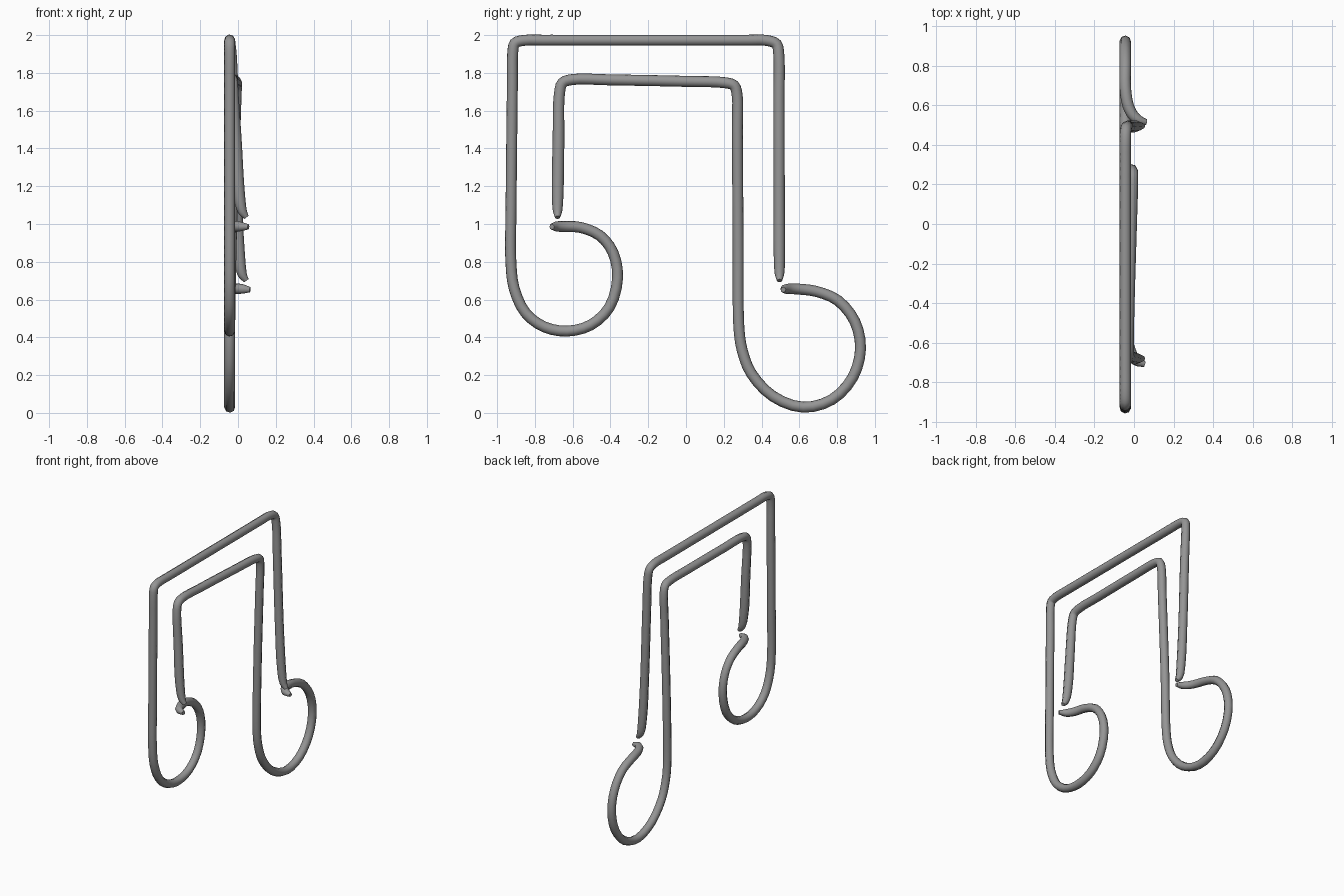
import bpy
import math
from mathutils import Vector

R = 0.029  # wire radius

# dark grey wire
steel = bpy.data.materials.new("dark_grey")
steel.diffuse_color = (0.3, 0.3, 0.3, 1)


def smooth_path(pts, step=0.05):
    """Centripetal Catmull-Rom through (x, y, z, radius) points."""
    p = [Vector(q) for q in pts]
    p = [2 * p[0] - p[1]] + p + [2 * p[-1] - p[-2]]
    out = []
    for i in range(1, len(p) - 2):
        a, b, c, d = p[i - 1:i + 3]
        t0 = 0.0
        t1 = t0 + (b - a).length ** 0.5
        t2 = t1 + (c - b).length ** 0.5
        t3 = t2 + (d - c).length ** 0.5
        n = max(3, min(8, round((c - b).length / step)))
        for k in range(n):
            t = t1 + (t2 - t1) * k / n
            ab = a.lerp(b, (t - t0) / (t1 - t0))
            bc = b.lerp(c, (t - t1) / (t2 - t1))
            cd = c.lerp(d, (t - t2) / (t3 - t2))
            abc = ab.lerp(bc, (t - t0) / (t2 - t0))
            bcd = bc.lerp(cd, (t - t1) / (t3 - t1))
            out.append(abc.lerp(bcd, (t - t1) / (t2 - t1)))
    out.append(p[-2])
    return out


def wire(name, pts):
    path = smooth_path(pts)
    cu = bpy.data.curves.new(name, 'CURVE')
    cu.dimensions = '3D'
    cu.bevel_depth = 1.0
    cu.bevel_resolution = 2
    cu.use_fill_caps = True
    cu.materials.append(steel)
    sp = cu.splines.new('POLY')
    sp.points.add(len(path) - 1)
    for q, v in zip(sp.points, path):
        q.co = (v[0], v[1], v[2], 1)
        q.radius = v[3]
    ob = bpy.data.objects.new(name, cu)
    bpy.context.collection.objects.link(ob)
    bpy.ops.object.select_all(action='DESELECT')
    ob.select_set(True)
    bpy.context.view_layer.objects.active = ob
    bpy.ops.object.convert(target='MESH')
    bpy.ops.object.shade_smooth_by_angle(angle=math.radians(65))


def flat(pairs, x=-0.044, r=R):
    """Planar stretch of wire given as (y, z) pairs."""
    return [(x, y, z, r) for y, z in pairs]


# outer wire: right stem tip, beam, left stem, left note head
wire("outer_wire",
     [(0.045, 0.495, 0.70, 0.014), (0.022, 0.495, 0.735, 0.025),
      (0.006, 0.494, 0.85, 0.030), (-0.010, 0.493, 1.15, 0.030),
      (-0.026, 0.492, 1.65, 0.030), (-0.036, 0.491, 1.90, R),
      (-0.042, 0.479, 1.953, R), (-0.044, 0.425, 1.972, R)]
     + flat([(0.33, 1.973), (0.2, 1.973), (-0.6, 1.973), (-0.76, 1.973),
             (-0.86, 1.972), (-0.906, 1.957),
             (-0.917, 1.91), (-0.919, 1.75), (-0.926, 1.1), (-0.927, 0.80),
             (-0.91, 0.66), (-0.85, 0.53), (-0.75, 0.455), (-0.63, 0.433),
             (-0.505, 0.465), (-0.405, 0.56), (-0.362, 0.717),
             (-0.387, 0.85)])
     + [(-0.044, -0.455, 0.938, R), (-0.038, -0.56, 0.982, R),
        (-0.02, -0.64, 0.986, R), (0.01, -0.69, 0.987, 0.026),
        (0.055, -0.71, 0.985, 0.014)])

# inner wire: left stem tip, lower beam, right stem, right note head
wire("inner_wire",
     [(0.045, -0.68, 1.035, 0.014), (0.022, -0.68, 1.07, 0.025),
      (0.004, -0.679, 1.18, 0.031), (-0.012, -0.675, 1.45, 0.031),
      (-0.026, -0.67, 1.69, 0.029), (-0.029, -0.654, 1.747, R),
      (-0.030, -0.60, 1.765, R), (-0.026, -0.4, 1.763, R),
      (-0.014, 0.0, 1.755, R), (-0.008, 0.205, 1.748, R),
      (-0.008, 0.255, 1.733, 0.029), (-0.010, 0.271, 1.68, R),
      (-0.016, 0.272, 1.5, R), (-0.036, 0.276, 0.9, R)]
     + flat([(0.281, 0.44), (0.298, 0.33), (0.345, 0.21), (0.46, 0.088),
             (0.62, 0.03), (0.772, 0.07), (0.883, 0.188), (0.924, 0.34),
             (0.894, 0.484)])
     + [(-0.044, 0.804, 0.595, R), (-0.044, 0.69, 0.643, R),
        (-0.03, 0.60, 0.655, R), (-0.005, 0.55, 0.657, 0.028),
        (0.025, 0.525, 0.656, 0.025), (0.064, 0.515, 0.652, 0.014)])
